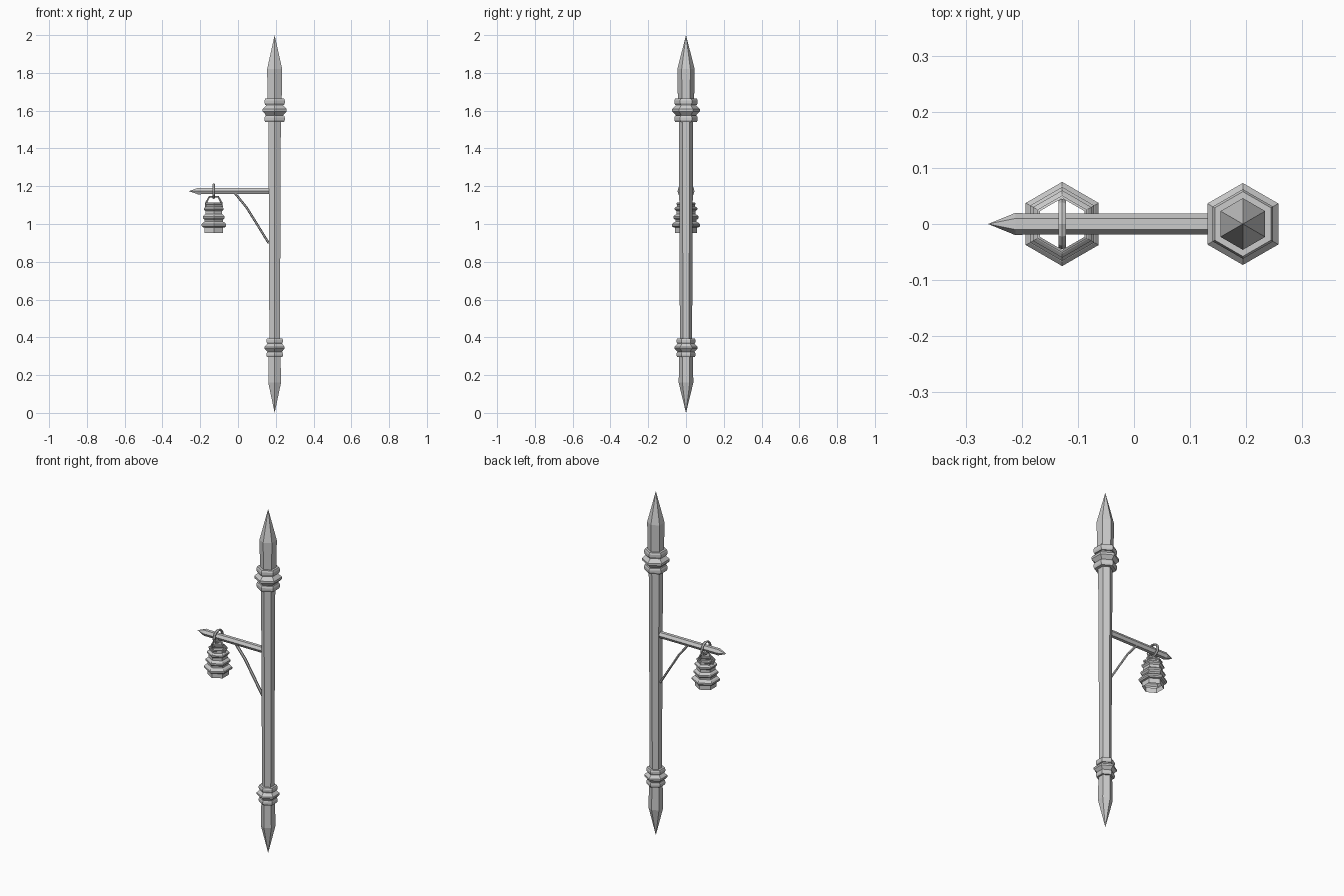
import bpy, bmesh, math
from mathutils import Vector, Matrix

if "Cube" in bpy.data.objects:
    bpy.data.objects.remove(bpy.data.objects["Cube"])

POST_X, LAMP_X, ARM_Z = 0.194, -0.128, 1.174


def finish(name, bm):
    bmesh.ops.recalc_face_normals(bm, faces=bm.faces)
    mesh = bpy.data.meshes.new(name)
    bm.to_mesh(mesh)
    bm.free()
    ob = bpy.data.objects.new(name, mesh)
    bpy.context.collection.objects.link(ob)
    return ob


def lathe(name, profile, matrix, sides=6, caps=True):
    """Six-sided turned part from (radius, height); corners point along y."""
    bm = bmesh.new()
    rows = []
    for r, h in profile:
        n = sides if r > 0 else 1
        rows.append([bm.verts.new(matrix @ Vector((
            r * math.cos(math.pi / 2 + 2 * math.pi * i / sides),
            r * math.sin(math.pi / 2 + 2 * math.pi * i / sides), h)))
            for i in range(n)])
    for a, b in zip(rows, rows[1:]):
        for i in range(sides):
            j = (i + 1) % sides
            quad = [a[i % len(a)], a[j % len(a)], b[j % len(b)], b[i % len(b)]]
            bm.faces.new(list(dict.fromkeys(quad)))
    if caps:
        for row in (rows[0], rows[-1]):
            if len(row) > 1:
                bm.faces.new(row)
    return finish(name, bm)


def sweep(name, path, half_w, half_t, closed=False, sides=6):
    """Tube along a planar path; half_w is the size across the path plane."""
    pts = [Vector(p) for p in path]
    n = len(pts)
    normal = (pts[1] - pts[0]).cross(pts[2] - pts[1]).normalized()
    bm = bmesh.new()
    rows = []
    for i, p in enumerate(pts):
        a = pts[(i - 1) % n] if closed or i else p
        b = pts[(i + 1) % n] if closed or i < n - 1 else p
        side = normal.cross((b - a).normalized())
        rows.append([bm.verts.new(
            p + normal * half_w * math.cos(2 * math.pi * (k + .5) / sides)
            + side * half_t * math.sin(2 * math.pi * (k + .5) / sides))
            for k in range(sides)])
    for i in range(n if closed else n - 1):
        a, b = rows[i], rows[(i + 1) % n]
        for k in range(sides):
            m = (k + 1) % sides
            bm.faces.new((a[k], a[m], b[m], b[k]))
    if not closed:
        bm.faces.new(rows[0])
        bm.faces.new(rows[-1])
    return finish(name, bm)


def collar(name, z, half, r_mid, r_ring, r_core):
    """Central bulge between two thin rings."""
    t = half * 0.27
    ring = lambda c: [(r_core, c - t), (r_ring * .93, c - t), (r_ring, c - t * .4),
                      (r_ring, c + t * .4), (r_ring * .93, c + t), (r_core, c + t)]
    bulge = [(r_core * 1.12, z - half * .5), (r_mid, z - half * .1),
             (r_mid, z + half * .1), (r_core * 1.12, z + half * .5)]
    lathe(name, ring(z - half + t) + bulge + ring(z + half - t),
          Matrix.Translation((POST_X, 0, 0)))


post = Matrix.Translation((POST_X, 0, 0))

# Post: spiked ends and tapering shaft
lathe("post_foot", [(0, 0), (.039, .16), (.035, .345)], post)
lathe("post_shaft", [(.032, .34), (.038, 1.60)], post)
lathe("post_tip", [(.042, 1.60), (.046, 1.82), (0, 2.0)], post)
collar("lower_collar", .345, .05, .061, .050, .036)
collar("upper_collar", 1.602, .062, .073, .062, .042)

# Arm with pointed end
arm = Matrix.Translation((POST_X, 0, ARM_Z)) @ Matrix.Rotation(-math.pi / 2, 4, 'Y')
lathe("arm", [(.019, 0), (.019, .39), (.020, .405), (0, .454)], arm)

# Bent brace under the arm
sweep("brace", [(-.018, 0, 1.165), (.045, 0, 1.088), (.105, 0, .992), (.163, 0, .898)],
      .010, .006)

# Lantern: open-ended ribbed body
lathe("lantern_body", [
    (.057, .953), (.057, .981), (.068, .983), (.075, .990), (.075, .999),
    (.067, 1.007), (.056, 1.012), (.056, 1.022), (.060, 1.025), (.066, 1.031),
    (.066, 1.040), (.059, 1.047), (.051, 1.052), (.051, 1.068), (.053, 1.070),
    (.060, 1.076), (.060, 1.084), (.053, 1.090), (.047, 1.093), (.047, 1.101),
    (.051, 1.104), (.051, 1.111), (.046, 1.113)],
    Matrix.Translation((LAMP_X, 0, 0)), caps=False)

# Handle and the hanging ring around the arm
sweep("lantern_handle", [(LAMP_X + x, 0, z) for x, z in
      [(-.043, 1.090), (-.041, 1.112), (-.023, 1.145), (.023, 1.145),
       (.041, 1.112), (.043, 1.090)]], .006, .005)
sweep("hanging_ring", [(LAMP_X, .039 * math.cos(a), ARM_Z + .035 * math.sin(a))
      for a in (2 * math.pi * i / 12 for i in range(12))], .008, .006, closed=True)
